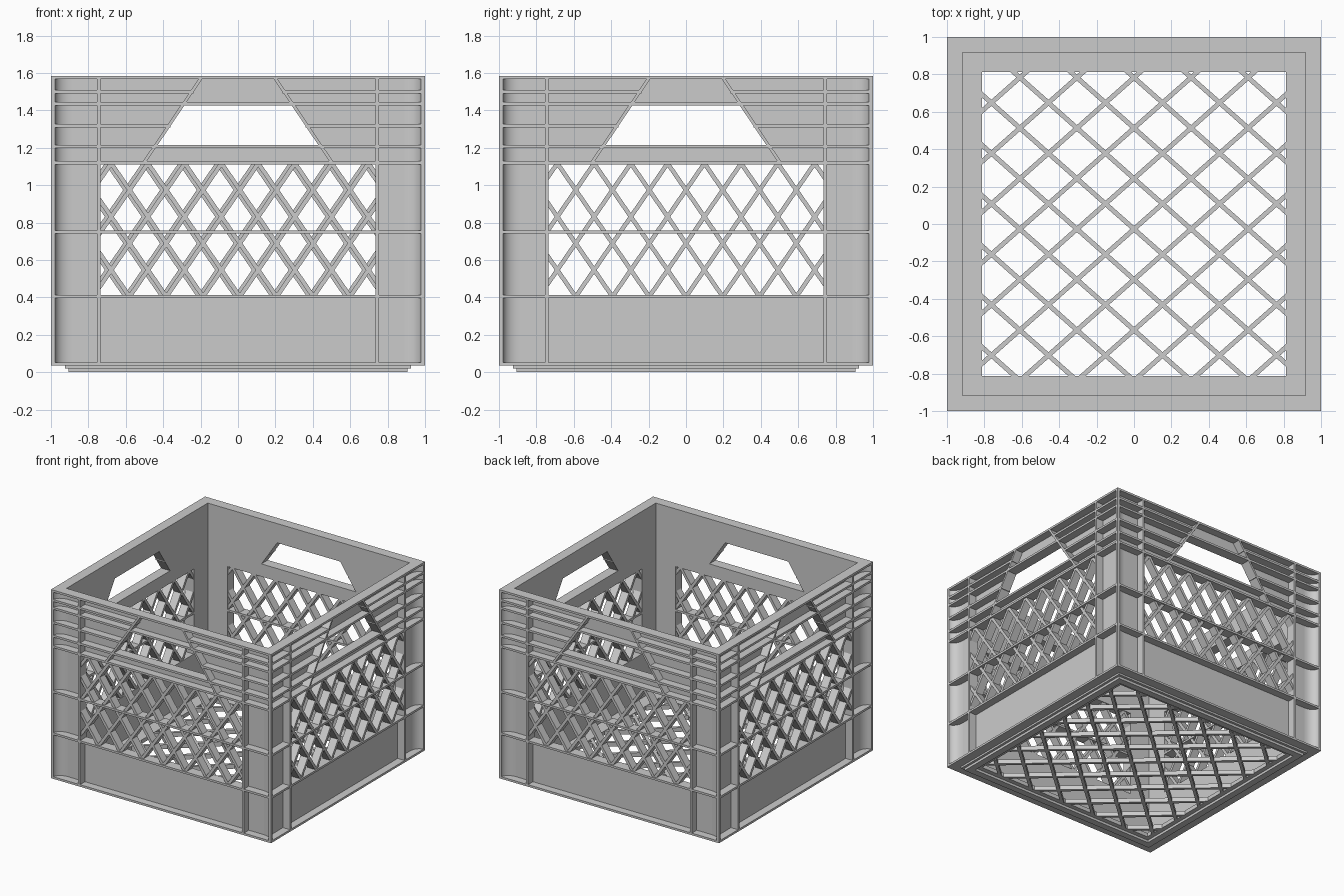
import bpy, bmesh, math
from mathutils import Vector

if "Cube" in bpy.data.objects:
    bpy.data.objects.remove(bpy.data.objects["Cube"])

H = 1.585              # overall height
INNER, SKIN = 0.917, 0.936   # inner wall face, recessed outer wall face
T = 0.0085             # half thickness of the ribs


def prism(bm, pts, lo, hi, axis):
    """Extrude a 2D outline along y (outline in xz) or z (outline in xy)."""
    place = (lambda a, b, d: (a, d, b)) if axis == 'y' else (lambda a, b, d: (a, b, d))
    bot = [bm.verts.new(place(a, b, lo)) for a, b in pts]
    top = [bm.verts.new(place(a, b, hi)) for a, b in pts]
    n = len(pts)
    bm.faces.new(bot)
    bm.faces.new(top[::-1])
    for i in range(n):
        j = (i + 1) % n
        bm.faces.new((bot[i], top[i], top[j], bot[j]))


def rect(x0, x1, z0, z1):
    return [(x0, z0), (x1, z0), (x1, z1), (x0, z1)]


def mirrored(pts):
    return [pts, [(-a, b) for a, b in pts]]


def finish(bm, name):
    bmesh.ops.recalc_face_normals(bm, faces=bm.faces[:])
    me = bpy.data.meshes.new(name)
    bm.to_mesh(me)
    bm.free()
    return me


def put(me, name, angle=0.0):
    ob = bpy.data.objects.new(name, me)
    ob.rotation_euler.z = angle
    bpy.context.collection.objects.link(ob)
    return ob


def lattice(name, axis, box, period, slope, phase, shift, width, lo, hi):
    """Two crossing families of strips, trimmed to a rectangular window."""
    bm = bmesh.new()
    d0 = Vector((1, slope)).normalized()
    for sgn in (1, -1):
        d = Vector((d0.x, d0.y * sgn))
        n = Vector((-d.y, d.x)) * width / 2
        for k in range(-12, 13):
            c = Vector((shift, phase + k * period))
            prism(bm, [c - 3 * d - n, c + 3 * d - n, c + 3 * d + n, c - 3 * d + n], lo, hi, axis)
    up = Vector((0, 0, 1)) if axis == 'y' else Vector((0, 1, 0))
    right = Vector((1, 0, 0))
    x0, x1, v0, v1 = box
    for co, no in ((right * x0, -right), (right * x1, right), (up * v0, -up), (up * v1, up)):
        bmesh.ops.bisect_plane(bm, geom=bm.verts[:] + bm.edges[:] + bm.faces[:],
                               plane_co=co, plane_no=no, clear_outer=True)
        bmesh.ops.holes_fill(bm, edges=[e for e in bm.edges if e.is_boundary], sides=0)
    return finish(bm, name)


def slant_x(z):
    """Half width of the handle trapezoid at height z."""
    return 0.19 + (1.57 - z) * 0.674


# Thin wall skin with a lattice window and a handle opening
bm = bmesh.new()
skin = [rect(-INNER, INNER, 0.035, 0.405), rect(-INNER, INNER, 1.12, 1.212),
        rect(-INNER, INNER, 1.432, H)]
skin += mirrored(rect(0.742, INNER, 0.405, 1.12))
skin += mirrored([(slant_x(1.212), 1.212), (INNER, 1.212), (INNER, 1.432), (slant_x(1.432), 1.432)])
for p in skin:
    prism(bm, p, -SKIN, -INNER, 'y')
wall_skin = finish(bm, "wall_skin")

# Outer ribs: horizontal, vertical and slanted around the handle
bm = bmesh.new()
ribs = [rect(-0.98, 0.98, z - T, z + T)
        for z in (0.0435, 0.405, 0.75, 1.12, 1.207, 1.435, H - T)]
for z in (1.50, 1.318):
    ribs += mirrored(rect(slant_x(z), 0.98, z - T, z + T))
ribs += mirrored(rect(0.736, 0.753, 0.035, H))
ribs += mirrored([(slant_x(1.12), 1.12), (slant_x(1.12) + 0.02, 1.12),
                  (slant_x(1.578) + 0.02, 1.578), (slant_x(1.578), 1.578)])
for p in ribs:
    prism(bm, p, -1.0, -INNER, 'y')
wall_ribs = finish(bm, "wall_ribs")

# Corner post with concave fillets running into both walls
fillet = []
for i in range(9):
    a = math.radians(90 * i / 8)
    fillet.append((0.89 + 0.088 * math.cos(a), 1 - (1 - SKIN) * math.sin(a)))
outline = [(1, 1)] + fillet + [(0.89, INNER), (INNER, INNER), (INNER, 0.89)]
outline += [(y, x) for x, y in fillet[::-1]]
bm = bmesh.new()
prism(bm, outline, 0.035, H, 'z')
corner = finish(bm, "corner_post")

# Window lattices, slightly staggered on front and back
window = (-0.738, 0.738, 0.405, 1.12)
args = ('y', window, 0.285, 1.45, 0.404)
lattice_a = lattice("window_lattice_a", *args, 0.01, 0.023, -0.988, -0.922)
lattice_b = lattice("window_lattice_b", *args, 0.0, 0.023, -0.988, -0.922)

for i, side in enumerate(("front", "right", "back", "left")):
    ang = i * math.pi / 2
    put(wall_skin, side + "_wall", ang)
    put(wall_ribs, side + "_ribs", ang)
    put(lattice_b if i % 2 else lattice_a, side + "_lattice", ang)
    post = put(corner, side + "_corner_post", ang)

# Smooth fillets, sharp edges elsewhere
bpy.context.view_layer.objects.active = post
post.select_set(True)
bpy.ops.object.shade_smooth_by_angle(angle=math.radians(30))
post.select_set(False)


# Square rings: floor border and stacking foot
def ring(name, outer, inner, z0, z1):
    bm = bmesh.new()
    prism(bm, rect(-outer, outer, -outer, -inner), z0, z1, 'z')
    prism(bm, rect(-outer, outer, inner, outer), z0, z1, 'z')
    for p in mirrored(rect(inner, outer, -inner, inner)):
        prism(bm, p, z0, z1, 'z')
    put(finish(bm, name), name)


ring("floor_border", 0.925, 0.812, 0.02, 0.052)
ring("stacking_foot", 0.905, 0.85, 0.0, 0.036)

# Floor lattice
put(lattice("floor_lattice", 'z', (-0.813, 0.813, -0.813, 0.813),
            0.27, 0.885, -0.027, 0.0, 0.025, 0.015, 0.05), "floor_lattice")
